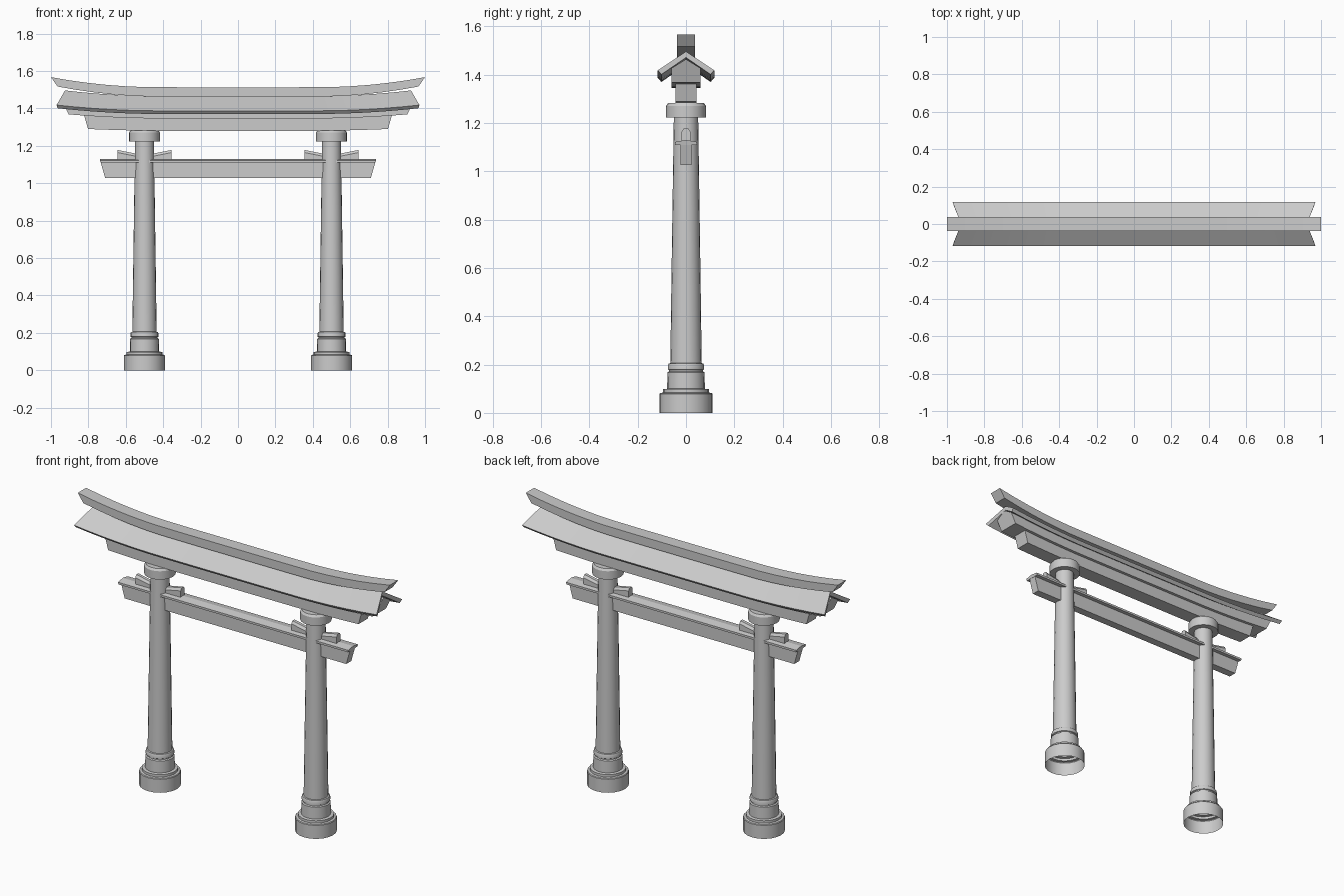
import bpy, bmesh, math

if "Cube" in bpy.data.objects:
    bpy.data.objects.remove(bpy.data.objects["Cube"])

STATIONS = [0, .3, .5, .6, .7, .8, .9, 1]


def make_object(name, bm):
    bmesh.ops.recalc_face_normals(bm, faces=bm.faces)
    mesh = bpy.data.meshes.new(name)
    bm.to_mesh(mesh)
    bm.free()
    ob = bpy.data.objects.new(name, mesh)
    bpy.context.collection.objects.link(ob)
    return ob


def beam(name, half, rise=0.0):
    """Beam along x. half: right half of the section as (y, z, half length),
    from top to bottom; it is mirrored in y. Ends lift by rise."""
    left = [(-y, z, l) for y, z, l in reversed(half) if y > 0]
    section = half + left
    ts = [-t for t in reversed(STATIONS[1:])] + STATIONS
    bm = bmesh.new()
    rings = []
    for t in ts:
        lift = rise * max(0, (abs(t) - .42) / .58) ** 2
        rings.append([bm.verts.new((t * l, y, z + lift)) for y, z, l in section])
    n = len(section)
    for a, b in zip(rings, rings[1:]):
        for i in range(n):
            j = (i + 1) % n
            bm.faces.new((a[i], a[j], b[j], b[i]))
    bm.faces.new(rings[0])
    bm.faces.new(rings[-1])
    return make_object(name, bm)


def lathe(name, profile, x, sides=20):
    """Open turned shell; a zero radius closes it with a fan."""
    bm = bmesh.new()
    rings = []
    for r, z in profile:
        rings.append([bm.verts.new((x + r * math.cos(2 * math.pi * i / sides),
                                    r * math.sin(2 * math.pi * i / sides), z))
                      for i in range(sides)])
    for a, b in zip(rings, rings[1:]):
        for i in range(sides):
            j = (i + 1) % sides
            bm.faces.new((a[i], a[j], b[j], b[i]))
    bmesh.ops.remove_doubles(bm, verts=bm.verts, dist=1e-5)
    ob = make_object(name, bm)
    bpy.ops.object.select_all(action='DESELECT')
    ob.select_set(True)
    bpy.context.view_layer.objects.active = ob
    bpy.ops.object.shade_smooth_by_angle(angle=math.radians(30))
    return ob


def wedge(name, x, side):
    """Small wedge beside a pillar, taller at its outer end."""
    bm = bmesh.new()
    ends = []
    for dx, top in ((.03, 1.155), (.145, 1.178)):
        sec = [(-.019, 1.118), (.019, 1.118), (.019, top - .014),
               (.009, top), (-.009, top), (-.019, top - .014)]
        ends.append([bm.verts.new((x + side * dx, y, z)) for y, z in sec])
    a, b = ends
    for i in range(6):
        j = (i + 1) % 6
        bm.faces.new((a[i], a[j], b[j], b[i]))
    bm.faces.new(a)
    bm.faces.new(b)
    return make_object(name, bm)


# Pillars with base, rings and capital
base = [(.11, 0), (.11, .078), (.107, .082), (.095, .084), (.095, .098),
        (.078, .1), (.077, .168), (.07, .172), (.07, .177)]
shaft = [(.07, .177), (.075, .18), (.075, .197), (.072, .204), (.065, .206),
         (.061, .5), (.056, .85), (.05, 1.25)]
capital = [(0, 1.222), (.083, 1.222), (.083, 1.27), (.075, 1.282), (0, 1.282)]
for side, label in ((-1, "left"), (1, "right")):
    x = .5 * side
    lathe(label + "_pillar_base", base, x)
    lathe(label + "_pillar_shaft", shaft, x)
    lathe(label + "_pillar_capital", capital, x)
    wedge(label + "_outer_wedge", x, side)
    wedge(label + "_inner_wedge", x, -side)

# Tie beam and its thin cap
beam("tie_beam", [(.023, 1.115, .735), (.023, 1.027, .71)])
beam("tie_beam_cap", [(0, 1.13, .738), (.045, 1.122, .738), (.045, 1.11, .735)])

# Stacked lintels under the roof
beam("lower_lintel", [(.043, 1.36, .825), (.043, 1.28, .802)], .01)
beam("upper_lintel", [(0, 1.442, .935), (.06, 1.405, .935), (.06, 1.346, .905)], .022)

# Gabled roof with flared ends, and ridge beam
beam("roof", [(0, 1.465, .925), (.117, 1.387, .97), (.102, 1.37, .965),
              (0, 1.44, .925)][:3] + [(.0001, 1.44, .925)], .031)
beam("ridge_beam", [(.038, 1.513, 1.0), (.038, 1.463, .965)], .054)
